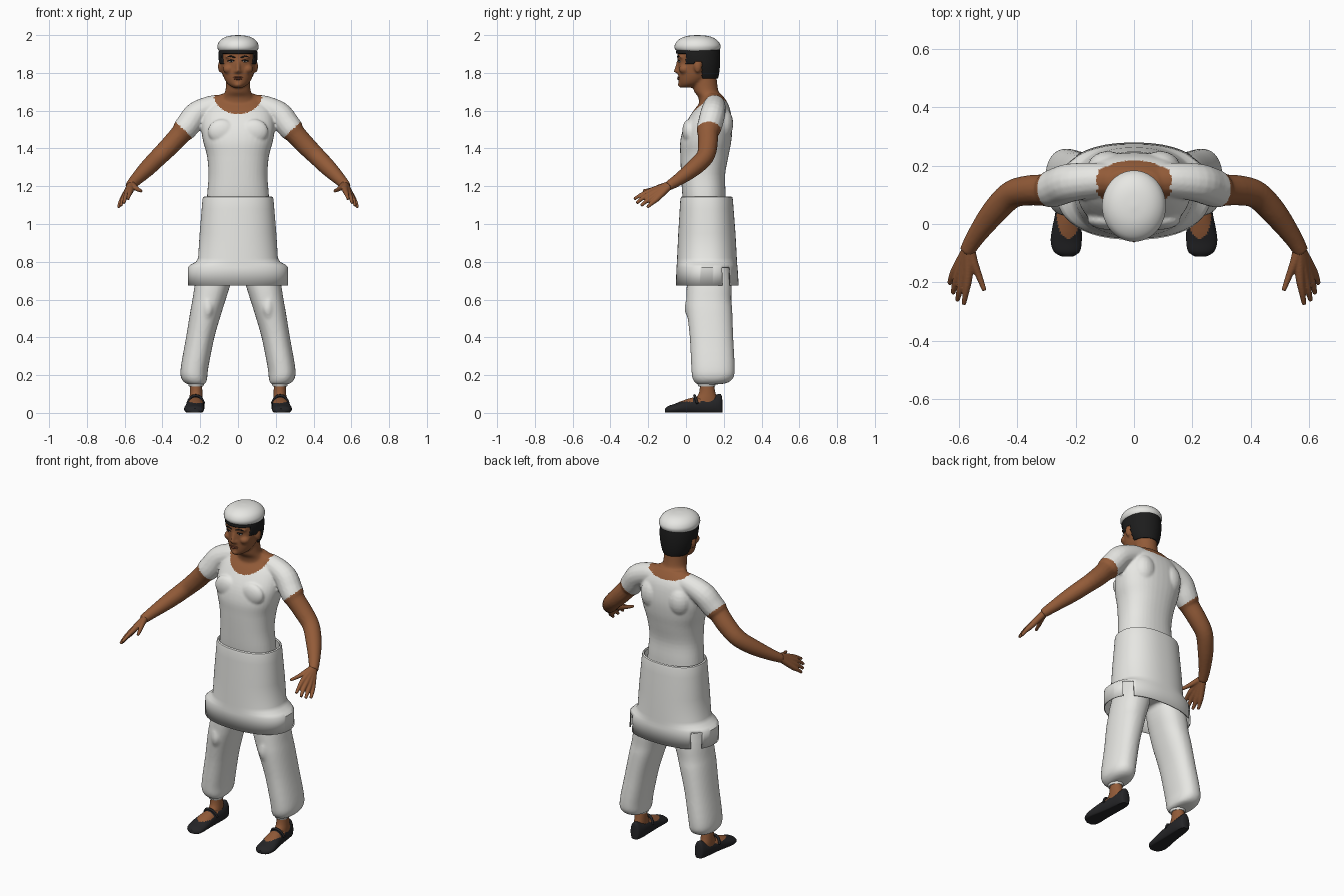
import bpy, bmesh, math
from mathutils import Vector, Matrix

if "Cube" in bpy.data.objects:
    bpy.data.objects.remove(bpy.data.objects["Cube"], do_unlink=True)


def material(name, rgb):
    m = bpy.data.materials.new(name)
    m.use_nodes = True
    m.diffuse_color = (*rgb, 1)
    bsdf = m.node_tree.nodes["Principled BSDF"]
    bsdf.inputs["Base Color"].default_value = (*rgb, 1)
    bsdf.inputs["Roughness"].default_value = 0.8
    return m


WHITE = material("white cloth", (0.8, 0.8, 0.77))
SKIN = material("brown skin", (0.29, 0.105, 0.04))
LIP = material("lip brown", (0.2, 0.06, 0.03))
BLACK = material("black hair", (0.012, 0.012, 0.012))
SHOE = material("shoe black", (0.018, 0.018, 0.02))


def resample(rows, steps):
    """Catmull-Rom interpolation of rows of numbers."""
    out = []
    for i in range(len(rows) - 1):
        a, b, c, d = (rows[max(0, min(len(rows) - 1, i + k))] for k in (-1, 0, 1, 2))
        for s in range(steps):
            t = s / steps
            out.append([q + t / 2 * (r - p + t * (2 * p - 5 * q + 4 * r - w + t * (3 * (q - r) + w - p)))
                        for p, q, r, w in zip(a, b, c, d)])
    return out + [list(rows[-1])]


def skin_rings(bm, rings, caps=True):
    loops = [[bm.verts.new(p) for p in ring] for ring in rings]
    n = len(loops[0])
    for a, b in zip(loops, loops[1:]):
        for i in range(n):
            bm.faces.new((a[i], a[(i + 1) % n], b[(i + 1) % n], b[i]))
    if caps:
        bm.faces.new(loops[0])
        bm.faces.new(loops[-1])


def loft(bm, rows, x=0, steps=4, n=40, power=2, caps=True):
    """Stack of level ovals: (z, half width, front y, back y, x shift)."""
    rings = []
    for z, rx, y0, y1, *dx in resample(rows, steps):
        cx = x + (dx[0] if dx else 0)
        ring = []
        for k in range(n):
            c, s = math.cos(math.tau * k / n), math.sin(math.tau * k / n)
            ring.append((cx + rx * math.copysign(abs(c) ** (2 / power), c),
                         (y0 + y1) / 2 + (y1 - y0) / 2 * math.copysign(abs(s) ** (2 / power), s), z))
        rings.append(ring)
    skin_rings(bm, rings, caps)


def tube(bm, rows, side=1, steps=4, n=16):
    """Round limb through (x, y, z, radius)."""
    rows = resample(rows, steps)
    pts = [Vector((side * r[0], r[1], r[2])) for r in rows]
    rings = []
    for i, p in enumerate(pts):
        d = pts[min(i + 1, len(pts) - 1)] - pts[max(i - 1, 0)]
        u = d.cross(Vector((0.3, 0.2, 1))).normalized()
        v = d.cross(u).normalized()
        rings.append([p + rows[i][3] * (u * math.cos(math.tau * k / n) + v * math.sin(math.tau * k / n))
                      for k in range(n)])
    skin_rings(bm, rings)


def ball(bm, pos, size):
    bmesh.ops.create_uvsphere(bm, u_segments=20, v_segments=12, radius=1,
                              matrix=Matrix.Translation(pos) @ Matrix.Diagonal((*size, 1)))


def finish(name, bm, mats, rule=None, voxel=0, smooth=3, thick=0):
    """Make the object, fuse it if asked, colour faces by rule and shade it."""
    bmesh.ops.recalc_face_normals(bm, faces=bm.faces)
    mesh = bpy.data.meshes.new(name)
    bm.to_mesh(mesh)
    bm.free()
    ob = bpy.data.objects.new(name, mesh)
    bpy.context.collection.objects.link(ob)
    if voxel:
        r = ob.modifiers.new("fuse", 'REMESH')
        r.mode, r.voxel_size = 'VOXEL', voxel
        s = ob.modifiers.new("soften", 'SMOOTH')
        s.factor, s.iterations = 0.5, smooth
        mesh = bpy.data.meshes.new_from_object(ob.evaluated_get(bpy.context.evaluated_depsgraph_get()))
        ob.modifiers.clear()
        ob.data = mesh
    mesh.materials.clear()
    for m in mats:
        mesh.materials.append(m)
    for f in mesh.polygons:
        f.material_index = rule(f.center) if rule else 0
    mesh.shade_smooth()
    mesh.set_sharp_from_angle(angle=math.radians(45))
    if thick:
        s = ob.modifiers.new("thickness", 'SOLIDIFY')
        s.thickness = thick
    return ob


# Torso, arms, neck and head fused into one surface
bm = bmesh.new()
loft(bm, [(1.08, .168, -.01, .21), (1.16, .163, -.02, .21), (1.26, .156, -.026, .207), (1.36, .164, -.03, .225),
          (1.44, .185, -.03, .24), (1.52, .195, -.008, .245), (1.6, .18, .04, .235),
          (1.65, .14, .08, .215), (1.69, .085, .1, .185)], power=2.3)
for s in (1, -1):
    tube(bm, [(.05, .15, 1.63, .055), (.13, .15, 1.622, .06), (.215, .142, 1.585, .066), (.26, .128, 1.53, .066),
              (.288, .118, 1.495, .063), (.305, .116, 1.475, .055), (.36, .115, 1.415, .052),
              (.42, .1, 1.355, .048), (.48, .04, 1.295, .044), (.54, -.04, 1.235, .033),
              (.573, -.095, 1.2, .026)], s)
    ball(bm, (s * .085, .015, 1.49), (.075, .035, .065))
    ball(bm, (s * .09, .19, 1.53), (.07, .06, .09))
    ball(bm, (s * .094, .062, 1.835), (.012, .02, .034))
    ball(bm, (s * .035, -.016, 1.885), (.035, .025, .012))
    ball(bm, (s * .05, -.008, 1.82), (.03, .03, .025))
    ball(bm, (s * .012, -.043, 1.806), (.009, .01, .008))
loft(bm, [(1.62, .11, .07, .21), (1.67, .085, .065, .19), (1.71, .066, .04, .17), (1.8, .062, .03, .16)])
loft(bm, [(1.722, .025, -.03, .04), (1.742, .055, -.037, .085), (1.78, .077, -.041, .13),
          (1.83, .089, -.042, .155), (1.88, .094, -.044, .168), (1.93, .094, -.04, .168), (1.975, .06, 0, .13)])
tube(bm, [(0, -.036, 1.872, .009), (0, -.045, 1.84, .01), (0, -.052, 1.81, .012)])
ball(bm, (0, -.05, 1.808), (.012, .014, .01))
ball(bm, (0, -.028, 1.738), (.022, .016, .014))


def body_rule(c):
    x, y, z = abs(c.x), c.y, c.z
    scoop = (x / .13) ** 2 + ((z - 1.69) / (.108 if y < .12 else .045)) ** 2 < 1
    sleeve_end = x > .22 and .69 * x - .72 * z > -.881
    return int(scoop or sleeve_end or z > 1.69)


finish("upper_body", bm, [WHITE, SKIN], body_rule, voxel=.007)

# Hands with spread fingers
FINGERS = [((.55, -.13, 1.198), (.53, -.18, 1.183), (.512, -.228, 1.175)),
           ((.568, -.178, 1.178), (.575, -.23, 1.158), (.583, -.275, 1.132)),
           ((.585, -.178, 1.163), (.597, -.228, 1.138), (.605, -.262, 1.11)),
           ((.599, -.168, 1.148), (.613, -.208, 1.122), (.62, -.238, 1.097)),
           ((.608, -.152, 1.136), (.624, -.182, 1.11), (.632, -.205, 1.088))]
for s, label in ((1, "left"), (-1, "right")):
    bm = bmesh.new()
    for base, mid, tip in FINGERS:
        tube(bm, [(.565, -.08, 1.21, .02), (*base, .016), (*mid, .0115), (*tip, .008)], s, n=12)
    finish(label + "_hand", bm, [SKIN], voxel=.004, smooth=2)

# Cap
bm = bmesh.new()
loft(bm, [(1.915, .1, -.045, .17), (1.926, .107, -.058, .18), (1.945, .109, -.06, .183), (1.968, .098, -.048, .17),
          (1.986, .075, -.022, .145), (1.996, .045, .01, .112), (2.0, .006, .054, .066)])
finish("cap", bm, [WHITE])

# Hair, trimmed around the face and ears
bm = bmesh.new()
loft(bm, [(1.755, .062, .03, .165), (1.79, .082, .0, .174), (1.84, .098, -.035, .18),
          (1.89, .103, -.052, .181), (1.93, .1, -.05, .178)], steps=8, n=96, caps=False)


def hair_edge(y):
    return 1.9 if y < 0 else 1.845 if y < .045 else 1.862 if y < .085 else 1.768


trim = [f for f in bm.faces if f.calc_center_median().z < hair_edge(f.calc_center_median().y)]
bmesh.ops.delete(bm, geom=trim, context='FACES')
finish("hair", bm, [BLACK], thick=.012)

# Eyes, brows and mouth
for s, label in ((1, "left"), (-1, "right")):
    bm = bmesh.new()
    ball(bm, (s * .036, -.034, 1.861), (.014, .008, .005))
    finish(label + "_eye", bm, [WHITE])
    bm = bmesh.new()
    ball(bm, (s * .036, -.0385, 1.862), (.006, .005, .005))
    tube(bm, [(.02, -.039, 1.864, .002), (.036, -.042, 1.868, .003), (.054, -.032, 1.863, .002)], s, n=8)
    tube(bm, [(.014, -.043, 1.88, .003), (.038, -.042, 1.888, .004), (.06, -.028, 1.883, .002)], s, n=8)
    finish(label + "_brow_and_iris", bm, [BLACK])
bm = bmesh.new()
ball(bm, (0, -.038, 1.777), (.026, .008, .004))
ball(bm, (0, -.038, 1.768), (.022, .009, .005))
finish("lips", bm, [LIP])

# Baggy trousers
bm = bmesh.new()
loft(bm, [(.74, .12, .03, .21), (.8, .17, .005, .235), (.95, .175, -.005, .23), (1.12, .165, -.01, .215)])
for s in (1, -1):
    for_leg = [(.15, .035, .065, .15, .222), (.158, .055, .05, .215, .225), (.185, .069, .034, .25, .232),
               (.24, .073, .028, .258, .23), (.4, .075, .02, .25, .2), (.54, .084, .005, .245, .168),
               (.6, .088, .003, .24, .153), (.7, .094, .005, .24, .13), (.85, .085, .02, .22, .1)]
    loft(bm, [(z, rx, a, b, s * cx) for z, rx, a, b, cx in for_leg], power=2.3)
    tube(bm, [(.163, .02, .6, .02), (.158, .02, .55, .028), (.165, .028, .5, .018)], s)
finish("trousers", bm, [WHITE], voxel=.009, smooth=4)

# Wrapped apron with a flared hem, slit behind each leg
bm = bmesh.new()
loft(bm, [(.675, .266, -.054, .279), (.77, .266, -.05, .273), (.785, .25, -.049, .271), (.8, .223, -.048, .27),
          (.82, .211, -.047, .269), (.95, .203, -.041, .262), (1.08, .192, -.033, .252), (1.13, .188, -.03, .248),
          (1.142, .185, -.027, .245), (1.146, .178, -.02, .238), (1.138, .172, -.014, .232)],
     steps=1, n=96, power=2.3, caps=False)
slits = [f for f in bm.faces if f.calc_center_median().z < .77 and .19 < f.calc_center_median().y < .235]
bmesh.ops.delete(bm, geom=slits, context='FACES')
finish("apron", bm, [WHITE], thick=.006)

# Feet: ankle, cuff and strapped open shoe
for s, label in ((1, "left"), (-1, "right")):
    bm = bmesh.new()
    loft(bm, [(.03, .034, .02, .17), (.075, .034, .05, .165), (.11, .033, .07, .155), (.17, .032, .075, .145)],
         s * .222, n=24)
    finish(label + "_ankle", bm, [SKIN])
    bm = bmesh.new()
    loft(bm, [(.14, .037, .066, .152), (.15, .041, .062, .156), (.17, .04, .062, .156)], s * .222, n=24)
    finish(label + "_cuff", bm, [WHITE])
    bm = bmesh.new()
    rings = []
    for y, cx, rx, top in resample([(.192, .215, .012, .07), (.183, .215, .028, .1), (.145, .216, .038, .093),
                                    (.085, .22, .042, .088), (.03, .225, .046, .08), (-.02, .23, .051, .064),
                                    (-.06, .232, .053, .048), (-.095, .23, .044, .036), (-.112, .228, .018, .022)], 8):
        rings.append([(s * (cx + rx * math.cos(math.tau * k / 48)), y,
                       max(0.003, top * (.42 + .58 * math.sin(math.tau * k / 48)))) for k in range(48)])
    skin_rings(bm, rings)

    def shoe_rule(c):
        opening = ((abs(c.x) - .224) / .04) ** 2 + ((c.y - .035) / .085) ** 2 < 1
        return int(opening and c.z > .03 and abs(c.y - .045) > .011)

    finish(label + "_shoe", bm, [SHOE, SKIN], shoe_rule)
    bm = bmesh.new()
    tube(bm, [(.18, .06, .05, .007), (.198, .05, .082, .007), (.224, .045, .092, .007),
              (.25, .05, .082, .007), (.268, .06, .05, .007)], s, n=10)
    finish(label + "_shoe_strap", bm, [SHOE])
